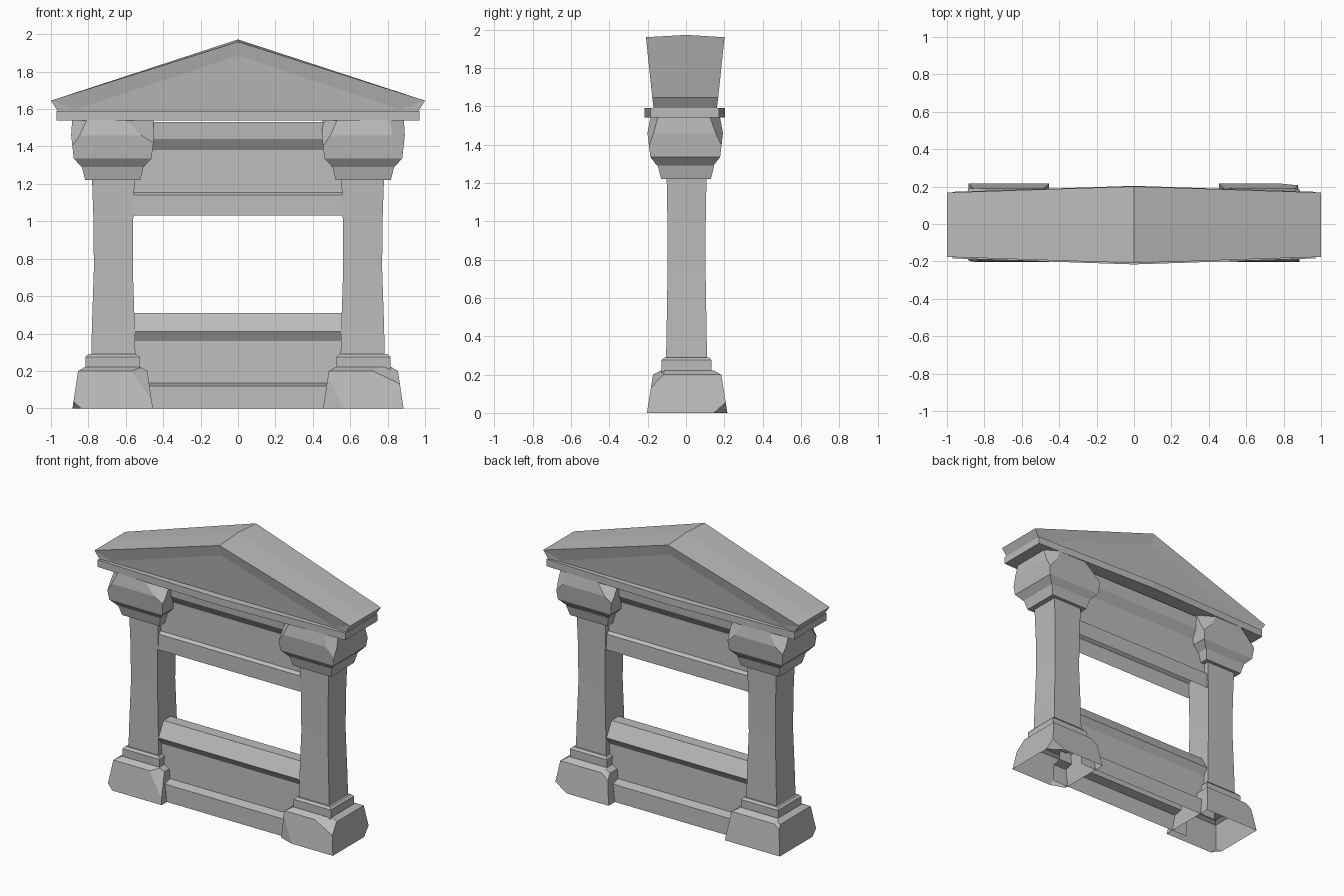
import bpy
import bmesh
from mathutils import Vector

if "Cube" in bpy.data.objects:
    bpy.data.objects.remove(bpy.data.objects["Cube"], do_unlink=True)

stone = bpy.data.materials.new("grey_stone")
stone.use_nodes = True
GREY = (0.5, 0.5, 0.5, 1)
stone.diffuse_color = GREY
stone.node_tree.nodes["Principled BSDF"].inputs["Base Color"].default_value = GREY


def finish(name, bm):
    mesh = bpy.data.meshes.new(name)
    bm.to_mesh(mesh)
    bm.free()
    mesh.materials.append(stone)
    obj = bpy.data.objects.new(name, mesh)
    bpy.context.collection.objects.link(obj)
    return obj


def loft(rings):
    """Skin equal-length point rings and cap both ends."""
    bm = bmesh.new()
    loops = [[bm.verts.new(p) for p in ring] for ring in rings]
    n = len(loops[0])
    for a, b in zip(loops, loops[1:]):
        for i in range(n):
            j = (i + 1) % n
            bm.faces.new((a[i], a[j], b[j], b[i]))
    bm.faces.new(loops[0])
    bm.faces.new(loops[-1])
    bmesh.ops.recalc_face_normals(bm, faces=bm.faces[:])
    return bm


def stack(x, y, levels):
    """Square stack from (z, half width, half depth) levels."""
    return loft([[(x + sx * w, y + sy * d, z) for sx, sy in
                  ((-1, -1), (1, -1), (1, 1), (-1, 1))] for z, w, d in levels])


def chip(bm, point, normal):
    """Break off a corner with a slanted plane."""
    geom = bm.verts[:] + bm.edges[:] + bm.faces[:]
    cut = bmesh.ops.bisect_plane(bm, geom=geom, plane_co=Vector(point),
                                 plane_no=Vector(normal), clear_outer=True)
    edges = [e for e in cut["geom_cut"] if isinstance(e, bmesh.types.BMEdge)]
    bmesh.ops.holes_fill(bm, edges=edges, sides=0)
    bmesh.ops.recalc_face_normals(bm, faces=bm.faces[:])


def remove_level(bm, height):
    """Open the hollow shape by removing faces lying flat at a height."""
    flat = [f for f in bm.faces if all(abs(v.co.z - height) < .001 for v in f.verts)]
    bmesh.ops.delete(bm, geom=flat, context='FACES')


# Pillar levels: z, half width, half depth
BASE = [(0, .215, .21), (.2, .185, .178), (.22, .15, .14)]
COLLAR = [(.2, .145, .13), (.275, .145, .13), (.29, .13, .117)]
SHAFT = [(.28, .118, .107), (.45, .114, .104), (.75, .104, .099), (1.0, .106, .1), (1.23, .114, .104)]
NECK = [(1.22, .147, .13), (1.29, .165, .147)]
CAPITAL = [(1.29, .165, .147), (1.335, .208, .182), (1.46, .222, .197), (1.54, .217, .182)]

# Chips: point offset from the pillar axis, plane normal
BASE_CHIPS = {
    "right": [((-.17, -.21, 0), (-1, -.8, -.9)), ((.1, -.178, .2), (.3, -.6, .3)),
              ((-.15, .178, .2), (-.5, 1, .8))],
    "left": [((.05, -.178, .2), (.2, -.5, .5)), ((.215, .14, 0), (.7, 1, -1)),
             ((-.14, .178, .2), (-.5, .8, .8)), ((-.11, -.21, 0), (-.35, -1, 0))],
}
CAPITAL_CHIPS = {
    "right": [((.07, -.182, 1.54), (.5, -1, .7)), ((-.14, -.182, 1.54), (-1, -.8, .6)),
              ((.11, .182, 1.54), (.6, 1, .5)), ((-.11, .182, 1.54), (-.6, 1, .6))],
    "left": [((-.14, -.182, 1.54), (-1, -.8, .6)), ((.14, -.182, 1.54), (.5, -1, .3)),
             ((.13, .182, 1.54), (.6, 1, .4)), ((-.1, .182, 1.54), (-.6, 1, .7))],
}
FOOT_Y = .006

for side, x in (("right", -.67), ("left", .67)):
    # Chipped hollow foot
    bm = stack(x, FOOT_Y, BASE)
    for (px, py, pz), normal in BASE_CHIPS[side]:
        chip(bm, (x + px, FOOT_Y + py, pz), normal)
    remove_level(bm, 0)
    finish(side + "_pillar_base", bm)

    # Collar, waisted shaft and neck
    finish(side + "_pillar_collar", stack(x, .003, COLLAR))
    bm = stack(x * .995, .003, SHAFT)
    remove_level(bm, SHAFT[0][0])
    remove_level(bm, SHAFT[-1][0])
    finish(side + "_pillar_shaft", bm)
    bm = stack(x, 0, NECK)
    remove_level(bm, NECK[-1][0])
    finish(side + "_pillar_neck", bm)

    # Chipped capital
    bm = stack(x, -.004, CAPITAL)
    for (px, py, pz), normal in CAPITAL_CHIPS[side]:
        chip(bm, (x + px, py - .004, pz), normal)
    remove_level(bm, CAPITAL[0][0])
    finish(side + "_pillar_capital", bm)


def moulding(name, profile, half_length):
    """Hollow beam along x; its (half depth, z) outline is mirrored front to back."""
    outline = [(-y, z) for y, z in profile] + [(y, z) for y, z in reversed(profile)]
    bm = loft([[(x, y, z) for y, z in outline] for x in (-half_length, half_length)])
    remove_level(bm, profile[0][1])
    hidden_ends = [f for f in bm.faces if all(f.verts[0].co.x == v.co.x for v in f.verts)]
    bmesh.ops.delete(bm, geom=hidden_ends, context='FACES')
    finish(name, bm)


# Low wall with plinth and sill, high wall with lintel and cornice
moulding("low_wall", [(.145, 0), (.14, .12), (.08, .135), (.07, .36),
                      (.1, .41), (.04, .51)], .58)
moulding("high_wall", [(.094, 1.03), (.092, 1.14), (.07, 1.155), (.066, 1.38),
                       (.105, 1.44), (.11, 1.53)], .58)

# Bowed slab under the gable
finish("gable_slab", loft([[(x, -d - .006, 1.54), (x, d - .006, 1.54),
                            (x, d - .006, 1.59), (x, -d - .006, 1.59)]
                           for x, d in ((-.97, .178), (0, .21), (.97, .178))]))

# Gable with recessed panels, front and back
OUTER = [(-.965, 1.59), (-1, 1.645), (0, 1.96), (1, 1.645), (.965, 1.59)]
INNER = [(-.86, 1.589), (-.87, 1.598), (0, 1.885), (.87, 1.598), (.86, 1.589)]
OUTER_DEPTH = [.165, .172, .205, .172, .165]
INNER_DEPTH = [.157, .158, .186, .158, .157]


def gable_ring(points, depths, sign):
    return [(x, sign * d - .004, z) for (x, z), d in zip(points, depths)]


ridge = [(x, 0, z + (.012 if x == 0 else 0)) for x, z in OUTER]
finish("gable", loft([gable_ring(INNER, INNER_DEPTH, -1), gable_ring(OUTER, OUTER_DEPTH, -1), ridge,
                      gable_ring(OUTER, OUTER_DEPTH, 1), gable_ring(INNER, INNER_DEPTH, 1)]))
